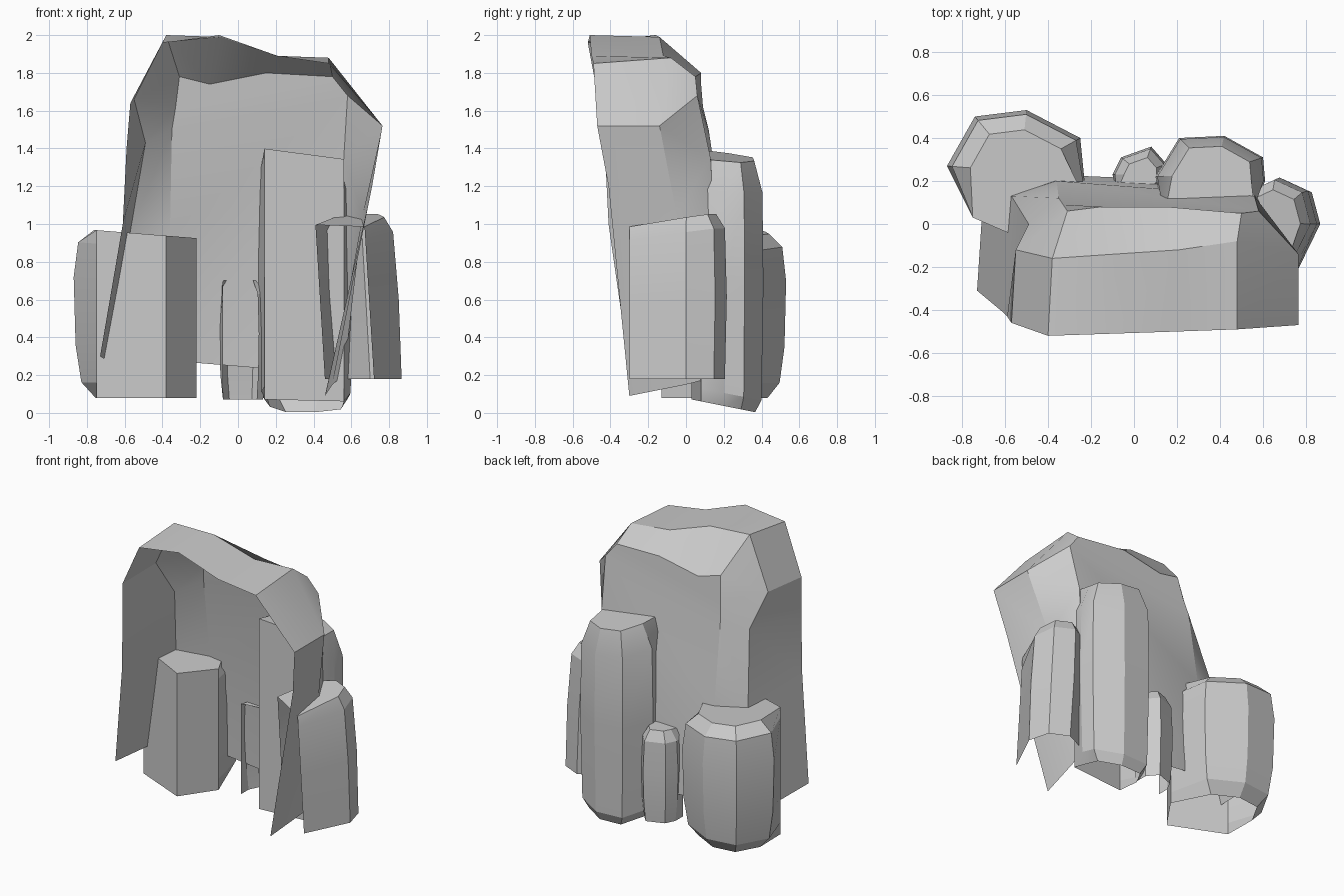
import bpy, bmesh, math
from mathutils import Vector

if "Cube" in bpy.data.objects:
    bpy.data.objects.remove(bpy.data.objects["Cube"])


def make(name, verts, faces, angle=20, open_faces=()):
    me = bpy.data.meshes.new(name)
    me.from_pydata(verts, [], faces)
    bm = bmesh.new()
    bm.from_mesh(me)
    bmesh.ops.recalc_face_normals(bm, faces=bm.faces)
    bm.faces.ensure_lookup_table()
    bmesh.ops.delete(bm, geom=[bm.faces[i] for i in open_faces], context='FACES')
    bm.to_mesh(me)
    bm.free()
    ob = bpy.data.objects.new(name, me)
    bpy.context.collection.objects.link(ob)
    bpy.context.view_layer.objects.active = ob
    ob.select_set(True)
    bpy.ops.object.shade_smooth_by_angle(angle=math.radians(angle))
    ob.select_set(False)
    return ob


def boulder(name, outline, levels, pinned=0, lean=(0, 0), tilt=(0, 0), base=0, open_sides=()):
    """Faceted column, open below: outline rings at (z, scale); pinned points stay upright."""
    n = len(outline)
    c = sum((Vector(p) for p in outline), Vector((0, 0))) / n
    z0 = levels[0][0]
    h = levels[-1][0] - z0
    verts, faces = [], []
    for z, k in levels:
        t = (z - z0) / h
        for i, p in enumerate(outline):
            s = 1 if i < pinned else k
            q = c + (Vector(p) - c) * s
            dz = t * (tilt[0] * (q.x - c.x) + tilt[1] * (q.y - c.y)) + (1 - t) * base * (q.y - c.y)
            verts.append((q.x + lean[0] * t, q.y + lean[1] * t, z + dz))
    for r in range(len(levels) - 1):
        for i in range(n):
            a, b = r * n + i, r * n + (i + 1) % n
            faces.append((a, b, b + n, a + n))
    faces.append(tuple(range(n)))
    faces.append(tuple(range(len(verts) - n, len(verts))))
    gone = [len(faces) - 2] + [r * n + i for r in range(len(levels) - 1) for i in open_sides]
    return make(name, verts, faces, open_faces=gone)


# Main hollow rock: front arch, outer ridge and back arch, open front and bottom
front = [(-.73, -.31, .3), (-.61, -.41, 1.0), (-.59, -.43, 1.4), (-.57, -.46, 1.64),
         (-.40, -.52, 1.96), (-.10, -.51, 2.0), (.20, -.50, 1.89), (.48, -.49, 1.85),
         (.765, -.47, 1.52), (.71, -.41, 1.2), (.46, -.30, .09)]
ridge = [(-.70, .15, .28), (-.57, .13, .96), (-.49, 0, 1.43), (-.55, -.12, 1.66),
         (-.38, -.16, 2.0), (-.09, -.14, 1.99), (.21, -.12, 1.89), (.48, -.08, 1.88),
         (.765, -.14, 1.52), (.66, -.05, 1.05), (.50, 0, .15)]
back = [(-.40, .23, .28), (-.36, .20, .96), (-.35, .12, 1.5), (-.33, .09, 1.62),
        (-.31, .06, 1.78), (-.15, .08, 1.74), (.15, .08, 1.8), (.50, .05, 1.78),
        (.58, .06, 1.68), (.56, .13, 1.35), (.56, .19, .2)]
n = len(front)
faces = [(r * n + i, r * n + i + 1, (r + 1) * n + i + 1, (r + 1) * n + i)
         for r in range(2) for i in range(n - 1)]
o = 2 * n
faces += [(o, o + 1, o + 9, o + 10), (o + 1, o + 2, o + 8, o + 9),
          tuple(range(o + 2, o + 9))]
make("hollow_main_rock", front + ridge + back, faces, angle=30)

# Left boulder: upright front, bulging back
boulder("left_boulder",
        [(-.75, .03), (-.38, -.13), (-.22, .10), (-.25, .40), (-.50, .53), (-.74, .50), (-.87, .27)],
        [(.08, .66), (.16, .88), (.35, .97), (.70, 1), (.88, .93), (.95, .68)],
        pinned=3, tilt=(-.08, 0))

# Tall column behind the main rock
boulder("tall_column",
        [(.14, .03), (.56, .08), (.61, .20), (.60, .31), (.42, .41), (.21, .40), (.10, .22)],
        [(.03, .75), (.10, .94), (.70, 1), (1.19, .97), (1.35, .72)],
        pinned=2, tilt=(-.12, -.10), base=-.2)

# Right boulder, leaning inwards, open towards the main rock
boulder("right_boulder",
        [(.46, -.15), (.72, -.30), (.87, 0), (.83, .15), (.70, .21), (.53, .13)],
        [(.18, .98), (.60, 1.03), (.95, .98), (1.03, .75)],
        lean=(-.05, 0), pinned=2, tilt=(.05, .15), open_sides=(0,))

# Small stone in the gap, open at the front
boulder("small_stone",
        [(-.08, .15), (.11, .13), (.15, .17), (.15, .28), (.08, .36), (-.06, .31), (-.10, .23)],
        [(.07, .85), (.20, .95), (.42, 1), (.63, .92), (.70, .6)], pinned=1, open_sides=(0,))
